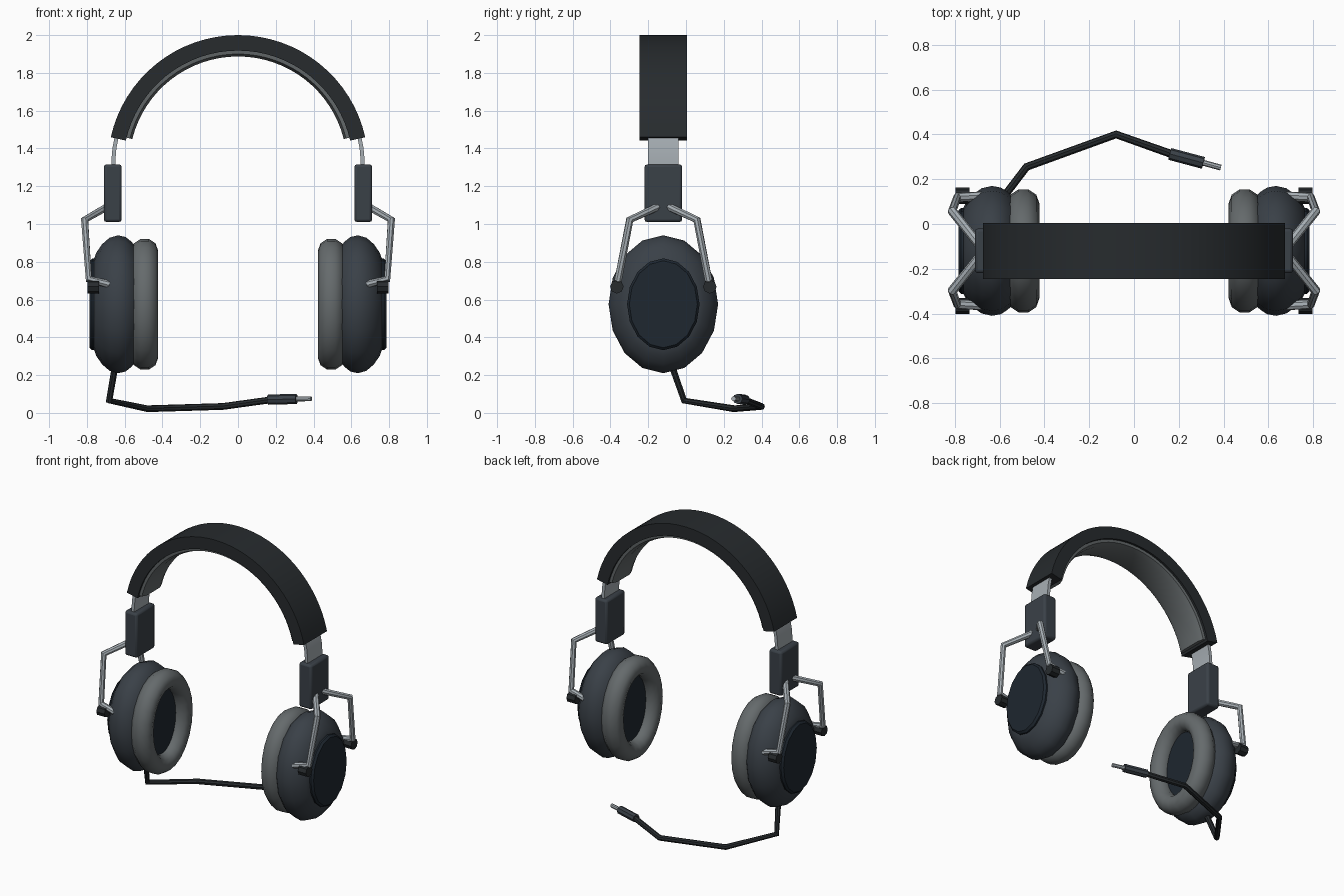
import bpy, bmesh
from math import sin, cos, pi, radians
from mathutils import Vector

if "Cube" in bpy.data.objects:
    bpy.data.objects.remove(bpy.data.objects["Cube"])

YC, ZC = -0.12, 0.575          # ear cup centre
ARC_Z = 1.31                   # headband arc centre height


def material(name, r, g, b):
    m = bpy.data.materials.new(name)
    m.diffuse_color = (r, g, b, 1)
    m.use_nodes = True
    m.node_tree.nodes["Principled BSDF"].inputs["Base Color"].default_value = m.diffuse_color
    return m


LEATHER = material("black_leather", 0.02, 0.024, 0.027)
PLASTIC = material("dark_plastic", 0.042, 0.052, 0.064)
CUSHION = material("grey_cushion", 0.13, 0.145, 0.15)
METAL = material("metal", 0.38, 0.42, 0.45)
COVER = material("dark_cover", 0.013, 0.02, 0.029)


def finish(ob, mat, angle=40):
    ob.data.materials.clear()
    ob.data.materials.append(mat)
    bpy.ops.object.select_all(action='DESELECT')
    ob.select_set(True)
    bpy.context.view_layer.objects.active = ob
    bpy.ops.object.shade_smooth_by_angle(angle=radians(angle))
    return ob


def loft(name, rings, mat, closed=False, angle=40):
    """Skin a list of point rings; cap the ends or join last to first."""
    bm = bmesh.new()
    vs = [[bm.verts.new(p) for p in r] for r in rings]
    n = len(rings[0])
    for i in range(len(vs) if closed else len(vs) - 1):
        a, b = vs[i], vs[(i + 1) % len(vs)]
        for j in range(n):
            k = (j + 1) % n
            bm.faces.new((a[j], a[k], b[k], b[j]))
    if not closed:
        bm.faces.new(vs[0])
        bm.faces.new(vs[-1])
    bmesh.ops.recalc_face_normals(bm, faces=bm.faces)
    me = bpy.data.meshes.new(name)
    bm.to_mesh(me)
    bm.free()
    ob = bpy.data.objects.new(name, me)
    bpy.context.collection.objects.link(ob)
    return finish(ob, mat, angle)


def oval(x, ry, rz, n=16):
    return [(x, YC + ry * sin(2 * pi * i / n), ZC + rz * cos(2 * pi * i / n)) for i in range(n)]


def arch(name, section, start, mat, n=32):
    """Sweep a (radius, y offset) section around the head."""
    rings = []
    for i in range(n + 1):
        a = radians(start + (180 - 2 * start) * i / n)
        rings.append([(r * cos(a), YC + y, ARC_Z + r * sin(a)) for r, y in section])
    return loft(name, rings, mat)


def rod(name, pts, radius, mat, res=2):
    cu = bpy.data.curves.new(name, 'CURVE')
    cu.dimensions = '3D'
    cu.bevel_depth = radius
    cu.bevel_resolution = res
    cu.use_fill_caps = True
    sp = cu.splines.new('POLY')
    sp.points.add(len(pts) - 1)
    for p, co in zip(sp.points, pts):
        p.co = (*co, 1)
    ob = bpy.data.objects.new(name, cu)
    bpy.context.collection.objects.link(ob)
    bpy.ops.object.select_all(action='DESELECT')
    ob.select_set(True)
    bpy.context.view_layer.objects.active = ob
    bpy.ops.object.convert(target='MESH')
    return finish(bpy.context.object, mat)


# headband: leather cover, inner cushion, metal strip
arch("headband_cover", [(0.69, -0.125), (0.69, 0.125), (0.608, 0.125), (0.608, -0.125)], 12.5, LEATHER)
arch("headband_cushion", [(0.62, -0.112), (0.62, 0.112), (0.59, 0.108), (0.577, 0.07),
                          (0.577, -0.07), (0.59, -0.108)], 14, CUSHION)
arch("headband_strip", [(0.671, -0.08), (0.671, 0.08), (0.65, 0.08), (0.65, -0.08)], -4, METAL)

for s, side in ((-1, "left"), (1, "right")):
    # slider block
    bpy.ops.mesh.primitive_cube_add(size=1, location=(s * 0.663, YC, 1.163))
    block = bpy.context.object
    block.name = side + "_slider_block"
    block.scale = (0.095, 0.2, 0.305)
    bpy.ops.object.transform_apply(location=False, rotation=False, scale=True)
    bev = block.modifiers.new("bevel", 'BEVEL')
    bev.width, bev.segments = 0.014, 2
    finish(block, PLASTIC, 30)

    # ear cup shell
    profile = [(0.55, 0.86), (0.565, 0.91), (0.595, 0.975), (0.635, 1.0), (0.68, 0.965),
               (0.72, 0.87), (0.75, 0.75), (0.765, 0.64)]
    loft(side + "_ear_cup", [oval(s * x, 0.29 * k, 0.365 * k) for x, k in profile], PLASTIC)

    # outer cover plate
    plate = [(0.742, 0.186, 0.235), (0.752, 0.192, 0.243), (0.772, 0.192, 0.243), (0.785, 0.18, 0.23)]
    loft(side + "_cover_plate", [oval(s * x, ry, rz) for x, ry, rz in plate], COVER, angle=30)

    # ear cushion ring and speaker mesh
    tube = []
    for i in range(10):
        a = 2 * pi * (i + 0.5) / 10
        d = 0.065 * cos(a)
        tube.append(oval(s * (0.494 + 0.071 * sin(a)), 0.213 + d, 0.284 + d, 24))
    loft(side + "_ear_cushion", tube, CUSHION, closed=True, angle=60)
    loft(side + "_speaker_mesh", [oval(s * x, 0.18, 0.25, 24) for x in (0.495, 0.555)], COVER)

    # yoke arms with pivot knobs
    for t, end in ((-1, "front"), (1, "back")):
        arm = [(0.685, 0.02, 1.095), (0.812, 0.178, 1.022), (0.79, 0.238, 0.708), (0.68, 0.245, 0.68)]
        rod(f"{side}_{end}_yoke_arm", [(s * x, YC + t * y, z) for x, y, z in arm], 0.021, METAL)
        rod(f"{side}_{end}_pivot_knob", [(s * x, YC + t * 0.246, 0.668) for x in (0.735, 0.797)],
            0.036, LEATHER)

# cable with plug
rod("cable", [(-0.65, -0.075, 0.25), (-0.682, -0.01, 0.065), (-0.48, 0.255, 0.022),
              (-0.08, 0.4, 0.034), (0.18, 0.308, 0.07)], 0.018, LEATHER)
rod("plug_body", [(0.16, 0.313, 0.07), (0.31, 0.273, 0.074)], 0.027, PLASTIC)
rod("plug_tip", [(0.3, 0.276, 0.074), (0.388, 0.252, 0.075)], 0.013, METAL)
